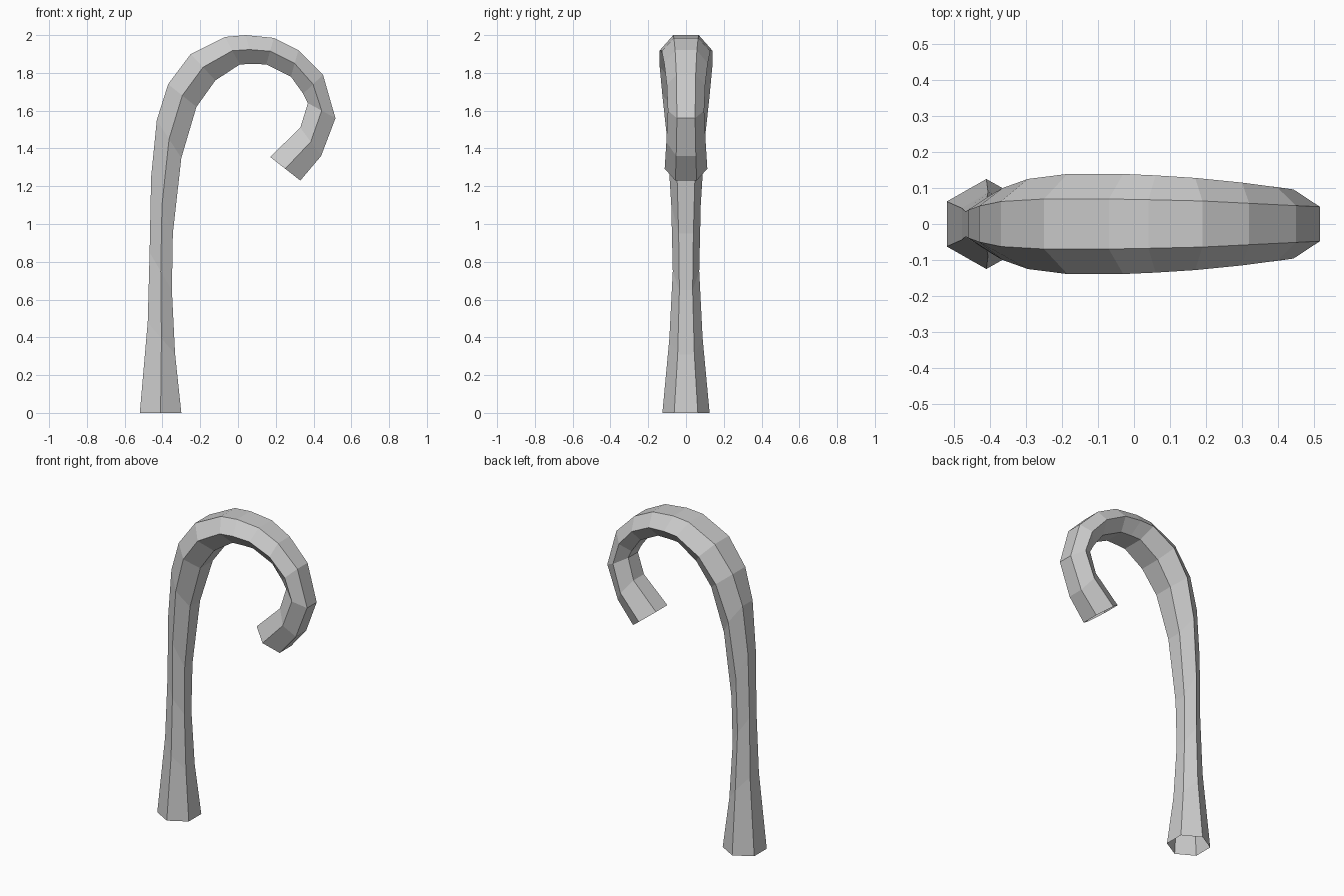
import bpy, bmesh

# Rings along the cane: outer edge (x, z), inner edge (x, z), half depth in y
RINGS = [
    (-.52, 0, -.30, 0, .125),
    (-.478, .48, -.333, .31, .088),
    (-.468, .85, -.35, .65, .070),
    (-.46, 1.25, -.345, .95, .078),
    (-.43, 1.55, -.30, 1.35, .100),
    (-.37, 1.74, -.22, 1.62, .125),
    (-.25, 1.90, -.12, 1.76, .139),
    (-.07, 1.99, .01, 1.845, .139),
    (.04, 2.0, .08, 1.847, .135),
    (.19, 1.985, .15, 1.845, .128),
    (.32, 1.92, .28, 1.78, .115),
    (.45, 1.79, .345, 1.69, .102),
    (.516, 1.56, .37, 1.64, .096),
    (.44, 1.36, .33, 1.51, .104),
    (.33, 1.23, .17, 1.355, .113),
]

# Six-sided hooked cane, an open tube at both ends
bm = bmesh.new()
loops = []
for ox, oz, ix, iz, d in RINGS:
    mx, mz = (ox + ix) / 2, (oz + iz) / 2
    section = [(ox, -d / 2, oz), (mx, -d, mz), (ix, -d / 2, iz),
               (ix, d / 2, iz), (mx, d, mz), (ox, d / 2, oz)]
    loops.append([bm.verts.new(p) for p in section])
for a, b in zip(loops, loops[1:]):
    for i in range(6):
        j = (i + 1) % 6
        bm.faces.new((a[i], a[j], b[j], b[i]))

mesh = bpy.data.meshes.new("hooked_cane")
bm.to_mesh(mesh)
bm.free()
cane = bpy.data.objects.new("hooked_cane", mesh)
bpy.context.collection.objects.link(cane)
